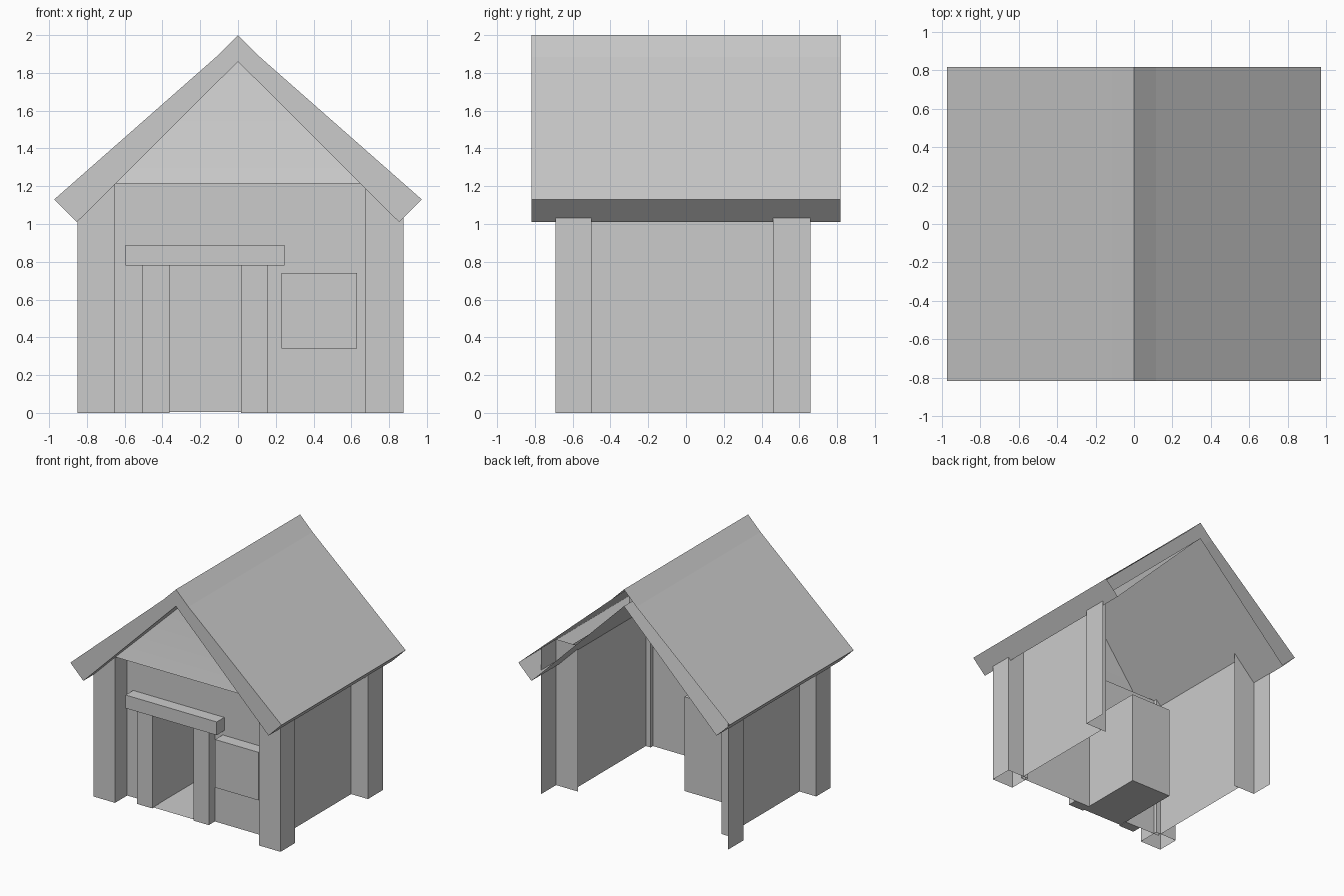
import bpy, bmesh

if "Cube" in bpy.data.objects:
    bpy.data.objects.remove(bpy.data.objects["Cube"], do_unlink=True)

grey = bpy.data.materials.new("plain_grey")
GREY = (0.6, 0.6, 0.6, 1)
grey.diffuse_color = GREY
grey.use_nodes = True
grey.node_tree.nodes["Principled BSDF"].inputs["Base Color"].default_value = GREY


def finish(name, bm):
    mesh = bpy.data.meshes.new(name)
    bm.to_mesh(mesh)
    bm.free()
    mesh.materials.append(grey)
    obj = bpy.data.objects.new(name, mesh)
    bpy.context.collection.objects.link(obj)
    return obj


def box(name, xs, ys, zs, skip=()):
    """Axis-aligned box, leaving out the sides named in skip."""
    bm = bmesh.new()
    bmesh.ops.create_cube(bm, size=1)
    sides = {"right": (1, 0, 0), "left": (-1, 0, 0), "back": (0, 1, 0),
             "front": (0, -1, 0), "top": (0, 0, 1), "bottom": (0, 0, -1)}
    doomed = [f for f in bm.faces
              if any(f.normal.dot(sides[s]) > 0.9 for s in skip)]
    for v in bm.verts:
        for i, (lo, hi) in enumerate((xs, ys, zs)):
            v.co[i] = hi if v.co[i] > 0 else lo
    bmesh.ops.delete(bm, geom=doomed, context="FACES")
    return finish(name, bm)


def panels(name, polygons):
    """Open sheet made of a few polygons."""
    bm = bmesh.new()
    for poly in polygons:
        bm.faces.new([bm.verts.new(p) for p in poly])
    bmesh.ops.remove_doubles(bm, verts=bm.verts, dist=0.0001)
    return finish(name, bm)


MID = 0.0125          # centre line of the walls
WALL_Y = -0.53        # front wall plane
BEAM_Z = 1.215        # top of the posts and walls

# Corner posts: the rear ones are open towards the back and the inside
for side, label in ((1, "left"), (-1, "right")):
    xs = sorted((MID + side * 0.6625, MID + side * 0.8625))
    box("front_post_" + label, xs, (-0.69, -0.5), (0, BEAM_Z), ("top", "bottom"))
    inner = "left" if side > 0 else "right"
    box("back_post_" + label, xs, (0.46, 0.66), (0, BEAM_Z),
        ("top", "bottom", "back", inner))

    # Side wall
    x = MID + side * 0.7075
    wall = [(x, WALL_Y, 0), (x, 0.46, 0), (x, 0.46, BEAM_Z), (x, WALL_Y, BEAM_Z)]
    panels("side_wall_" + label, [wall[::side]])

# Front wall around the doorway
DOOR_L, DOOR_R, DOOR_TOP = -0.365, 0.015, 0.79


def wall_rect(x0, x1, z0, z1):
    return [(x0, WALL_Y, z0), (x1, WALL_Y, z0), (x1, WALL_Y, z1), (x0, WALL_Y, z1)]


panels("front_wall", [
    wall_rect(MID - 0.7075, DOOR_L, 0, BEAM_Z),
    wall_rect(DOOR_R, MID + 0.7075, 0, BEAM_Z),
    wall_rect(DOOR_L, DOOR_R, DOOR_TOP, BEAM_Z)])

# Door recess, frame and window
box("door_recess", (DOOR_L, DOOR_R), (WALL_Y - 0.07, 0), (0.005, DOOR_TOP), ("front",))
for label, x in (("right", -0.505), ("left", 0.015)):
    box("door_jamb_" + label, (x, x + 0.143), (-0.61, WALL_Y), (0, 0.78), ("back",))
box("door_lintel", (-0.595, 0.245), (-0.63, WALL_Y), (0.78, 0.89), ("back",))
box("window", (0.23, 0.63), (-0.63, WALL_Y), (0.34, 0.74), ("back",))

# Gable: rounded beam that leans back up to the ridge
profile = [(WALL_Y, BEAM_Z), (-0.69, BEAM_Z), (-0.655, 1.35), (-0.56, 1.87)]
rows = []
for y, z in profile:
    half = 1.88 - z
    rows.append(((-half, y, z), (half, y, z)))
gable = panels("gable", [[a[0], a[1], b[1], b[0]] for a, b in zip(rows, rows[1:])])
for face in gable.data.polygons:
    face.use_smooth = face.index > 0

# Roof: hollow mirrored shell with a front board, open at the rear
section = [(0, 2.0), (0.115, 1.885), (0.973, 1.13), (0.853, 1.01), (0, 1.86)]
FRONT, BACK = -0.817, 0.817
for side, label in ((1, "left"), (-1, "right")):
    skin = []
    for (xa, za), (xb, zb) in zip(section, section[1:]):
        quad = [(side * xa, FRONT, za), (side * xb, FRONT, zb),
                (side * xb, BACK, zb), (side * xa, BACK, za)]
        skin.append(quad[::side])
    cap = [(side * x, FRONT, z) for x, z in section]
    skin.append(cap[::-side])
    panels("roof_" + label, skin)
